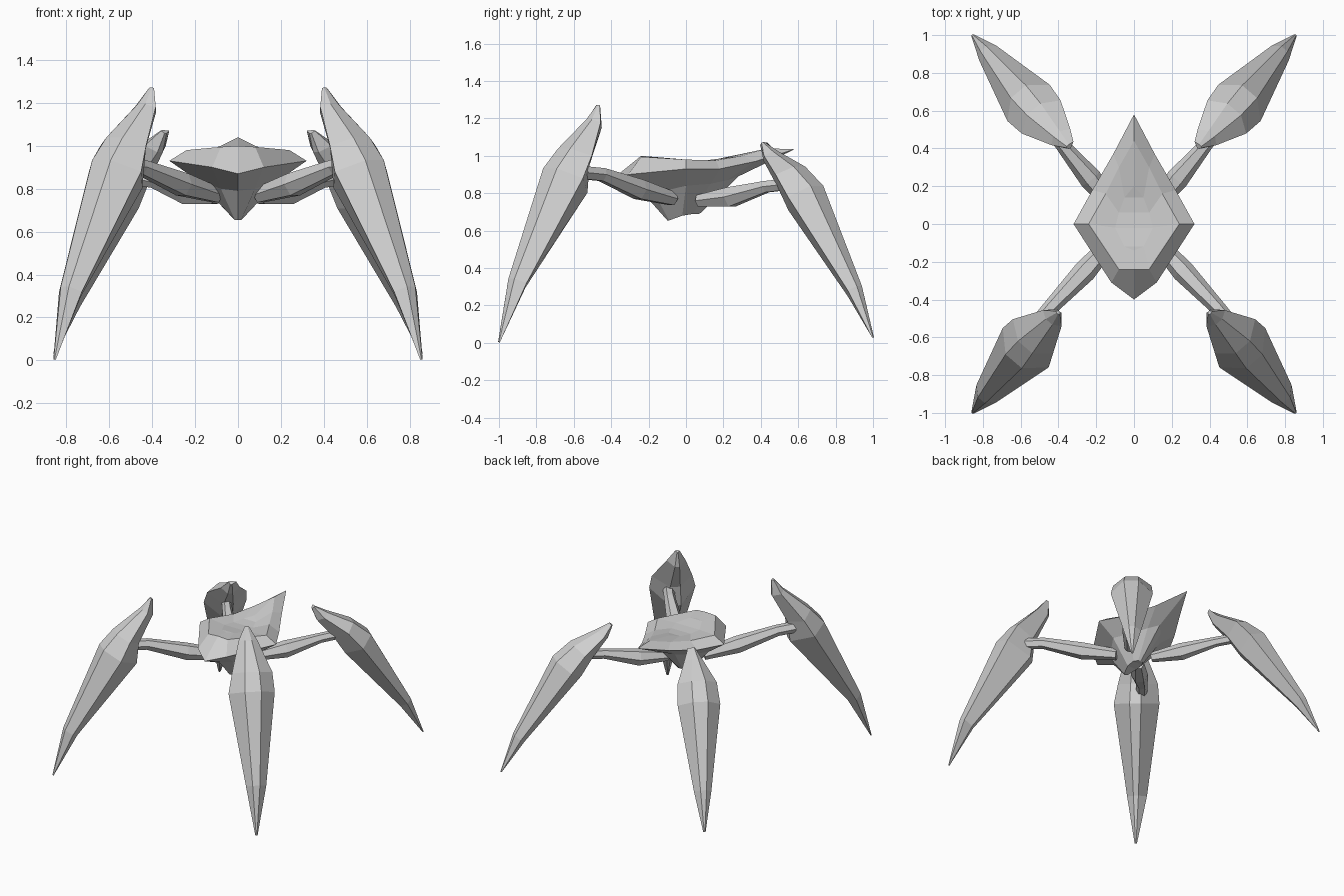
import bpy, bmesh, math
from mathutils import Vector

cube = bpy.data.objects.get("Cube")
if cube:
    bpy.data.objects.remove(cube)

grey = bpy.data.materials.new("light_grey")
grey.use_nodes = True
grey.diffuse_color = (0.62, 0.62, 0.62, 1)
bsdf = next(n for n in grey.node_tree.nodes if n.type == 'BSDF_PRINCIPLED')
bsdf.inputs["Base Color"].default_value = (0.62, 0.62, 0.62, 1)
bsdf.inputs["Roughness"].default_value = 0.7


def loft(name, rings, sx=1):
    """Skin a list of equal rings, cap both ends, flat shaded."""
    bm = bmesh.new()
    loops = [[bm.verts.new((p[0] * sx, p[1], p[2])) for p in ring] for ring in rings]
    n = len(loops[0])
    for a, b in zip(loops, loops[1:]):
        for i in range(n):
            j = (i + 1) % n
            bm.faces.new((a[i], a[j], b[j], b[i]))
    bm.faces.new(loops[0])
    bm.faces.new(loops[-1])
    bmesh.ops.remove_doubles(bm, verts=bm.verts, dist=0.0005)
    bmesh.ops.triangulate(bm, faces=[f for f in bm.faces if len(f.verts) > 4])
    bmesh.ops.recalc_face_normals(bm, faces=bm.faces)
    mesh = bpy.data.meshes.new(name)
    bm.to_mesh(mesh)
    bm.free()
    mesh.materials.append(grey)
    obj = bpy.data.objects.new(name, mesh)
    bpy.context.collection.objects.link(obj)
    return obj


def blade(name, fy, sections, sx):
    """Faceted shin: each section is radius, height, outer/inner widths, ridge, back depth."""
    radial = Vector((0.65, 0.76 * fy, 0))
    side = Vector((0.76, -0.65 * fy, 0))
    up = Vector((0, 0, 1))
    dr = sections[-1][0] - sections[0][0]
    dz = sections[-1][1] - sections[0][1]
    normal = (radial * -dz + up * dr).normalized()
    rings = []
    for r, z, wa, wb, out, back in sections:
        c = radial * r + up * z
        rings.append([c + side * wa,
                      c + side * wa * 0.4 + normal * out,
                      c - side * wb * 0.3 + normal * out,
                      c - side * wb,
                      c - side * wb * 0.25 - normal * back,
                      c + side * wa * 0.25 - normal * back])
    loft(name, rings, sx)


def arm(name, path, sx):
    """Six-sided tapering arm through (x, y, z, radius) points."""
    pts = [Vector(p[:3]) for p in path]
    along = (pts[-1] - pts[0]).normalized()
    across = along.cross(Vector((0, 0, 1))).normalized()
    rise = across.cross(along)
    rings = []
    for p, (_, _, _, rad) in zip(pts, path):
        rings.append([p + across * rad * math.cos(math.tau * i / 6)
                      + rise * rad * math.sin(math.tau * i / 6) for i in range(6)])
    loft(name, rings, sx)


front_blade = [(0.62, 1.27, 0.015, 0.015, 0.004, 0.015),
               (0.66, 1.18, 0.07, 0.06, 0.03, 0.06),
               (0.80, 1.00, 0.16, 0.12, 0.08, 0.10),
               (0.87, 0.88, 0.17, 0.15, 0.11, 0.16),
               (1.19, 0.32, 0.08, 0.06, 0.05, 0.05),
               (1.315, 0.005, 0.008, 0.008, 0.004, 0.004)]
back_blade = [(0.54, 1.07, 0.01, 0.04, 0.005, 0.02),
              (0.60, 1.00, 0.06, 0.07, 0.04, 0.05),
              (0.75, 0.90, 0.14, 0.13, 0.07, 0.10),
              (0.85, 0.78, 0.155, 0.14, 0.10, 0.12),
              (1.19, 0.28, 0.06, 0.06, 0.04, 0.05),
              (1.315, 0.03, 0.008, 0.008, 0.004, 0.004)]
front_arm = [(0.10, -0.07, 0.77, 0.04), (0.26, -0.25, 0.82, 0.06),
             (0.45, -0.45, 0.90, 0.04), (0.53, -0.55, 0.91, 0.04)]
back_arm = [(0.10, 0.07, 0.76, 0.035), (0.23, 0.24, 0.78, 0.06),
            (0.39, 0.43, 0.835, 0.035), (0.49, 0.56, 0.85, 0.035)]

# Four legs, mirrored left and right
for label, sx in (("left", 1), ("right", -1)):
    blade("front_" + label + "_blade", -1, front_blade, sx)
    blade("back_" + label + "_blade", 1, back_blade, sx)
    arm("front_" + label + "_arm", front_arm, sx)
    arm("back_" + label + "_arm", back_arm, sx)


def mirrored(half):
    """Close a nose-to-tail half outline around the centre line."""
    return half + [(-x, y, z) for x, y, z in half[-2:0:-1]]


# Body: sunken deck, raised deck edge, pointed rim, belly and keel
inner_deck = [(0, -0.14, 0.99), (0.05, -0.12, 0.99), (0.10, -0.02, 0.975),
              (0.08, 0.06, 0.97), (0.05, 0.14, 0.975), (0, 0.20, 0.99)]
deck_edge = [(0, -0.24, 1.0), (0.08, -0.24, 0.995), (0.24, 0, 0.98),
             (0.15, 0.16, 0.975), (0.08, 0.30, 1.0), (0, 0.44, 1.04)]
rim = [(0, -0.40, 0.87), (0.12, -0.31, 0.90), (0.32, 0, 0.93),
       (0.22, 0.18, 0.93), (0.11, 0.37, 0.97), (0, 0.58, 1.035)]
belly = [(0, -0.22, 0.79), (0.08, -0.17, 0.80), (0.19, 0, 0.84),
         (0.12, 0.13, 0.85), (0.06, 0.22, 0.87), (0, 0.28, 0.89)]
keel = [(0, -0.10, 0.655), (0.015, -0.09, 0.655), (0.04, -0.02, 0.68),
        (0.04, 0.04, 0.69), (0.02, 0.07, 0.69), (0, 0.08, 0.695)]
loft("body", [mirrored(h) for h in (inner_deck, deck_edge, rim, belly, keel)])
